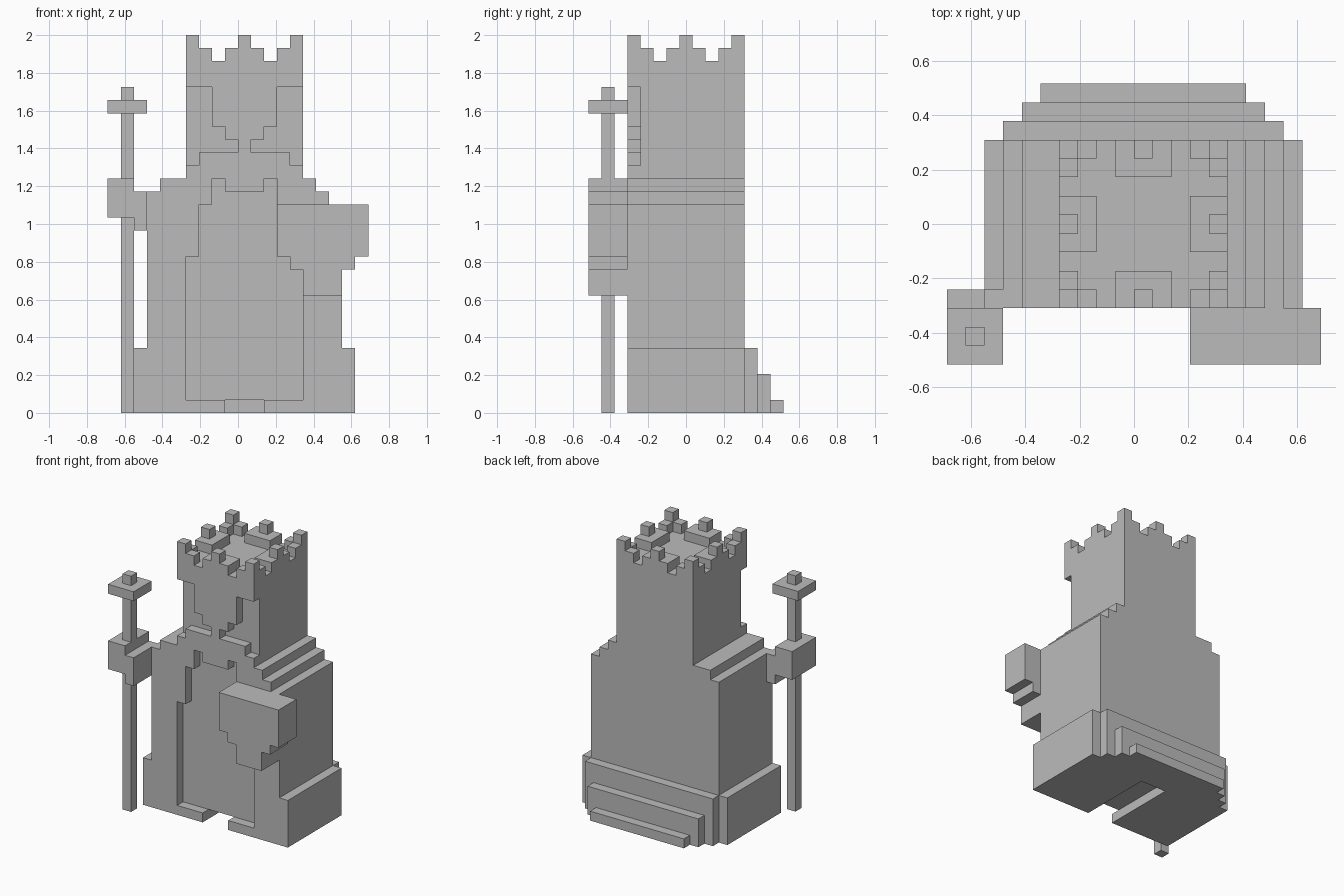
import bpy
import bmesh
from mathutils import Matrix, Vector

cube = bpy.data.objects.get("Cube")
if cube:
    bpy.data.objects.remove(cube, do_unlink=True)

U = 2 / 29                      # size of one block
ORIGIN = Vector((10, 7.5, 0))   # grid point placed at the world centre

stone = bpy.data.materials.new("stone_grey")
stone.use_nodes = True
GREY = (0.5, 0.5, 0.5, 1)
stone.diffuse_color = GREY
stone.node_tree.nodes["Principled BSDF"].inputs["Base Color"].default_value = GREY


def part(name, boxes):
    """Join boxes, each given as x, y and z ranges in blocks, into one object."""
    bm = bmesh.new()
    for ranges in boxes:
        low = Vector([min(r) for r in ranges])
        high = Vector([max(r) for r in ranges])
        place = Matrix.Translation(((low + high) / 2 - ORIGIN) * U)
        size = Matrix.Diagonal(((high - low) * U).to_4d())
        bmesh.ops.create_cube(bm, size=1, matrix=place @ size)
    mesh = bpy.data.meshes.new(name)
    bm.to_mesh(mesh)
    bm.free()
    mesh.materials.append(stone)
    obj = bpy.data.objects.new(name, mesh)
    bpy.context.collection.objects.link(obj)
    return obj


def layer(rows, y):
    """Rows of (x range, z range) sharing one depth range."""
    return [(x, y, z) for x, z in rows]


def mirror_x(x):
    return (21 - x[1], 21 - x[0])


CORE, FRONT = (4, 12), (3, 4)

# Feet with the gap between them
foot = (2, 9)
part("feet", [(foot, (3, 11), (0, 1)), (mirror_x(foot), (3, 11), (0, 1)),
              ((2, 19), (11, 12), (0, 1))])

# Robe and stepped shoulders
part("robe", layer([((2, 19), (1, 5)), ((3, 18), (5, 16)),
                    ((3, 17), (16, 17)), ((4, 16), (17, 18))], CORE))

# Cloak edges framing the sunken tunic
part("cloak_right", layer([((2, 6), (1, 5)), ((3, 6), (5, 12)), ((3, 7), (12, 16)),
                           ((3, 8), (16, 17)), ((4, 8), (17, 18))], FRONT))
part("cloak_left", layer([((15, 19), (1, 5)), ((15, 18), (5, 12)), ((14, 18), (12, 16)),
                          ((13, 17), (16, 17)), ((13, 16), (17, 18))], FRONT))
part("beard_tip", [((9, 12), FRONT, (17, 18))])

# Train trailing in steps behind the robe
part("train", [((3 + i, 18 - i), (12 + i, 13 + i), (0, 5 - 2 * i)) for i in range(3)])

# Head with raised brow, nose and beard
part("head", [((6, 15), CORE, (18, 25)), ((6, 15), (3, 12), (25, 27))])
part("face", layer([((6, 15), (18, 19)), ((7, 14), (19, 20)), ((10, 11), (20, 21)),
                    ((9, 12), (21, 22)), ((8, 13), (22, 25))], FRONT))

# Crown: one side repeated around the head
side = [((6, 7), (3, 4), (27, 29)), ((7, 8), (3, 4), (27, 28)),
        ((13, 14), (3, 4), (27, 28)), ((9, 12), (3, 5), (27, 28)),
        ((10, 11), (3, 4), (28, 29))]
crown = []
for turn in range(4):
    crown += side
    side = [(tuple(18 - v for v in y), tuple(x_ - 3 for x_ in x), z) for x, y, z in side]
part("crown", crown)

# Right arm, hand and staff
part("right_arm", [((2, 3), (0, 4), (14, 17))])
part("right_hand", [((0, 2), (0, 4), (15, 18))])
part("staff", [((1, 2), (1, 2), (0, 25)), ((0, 3), (0, 3), (23, 24))])

# Shield on the left arm
part("shield", layer([((13, 20), (12, 16)), ((14, 19), (11, 12)),
                      ((15, 18), (9, 11))], (0, 3)))
